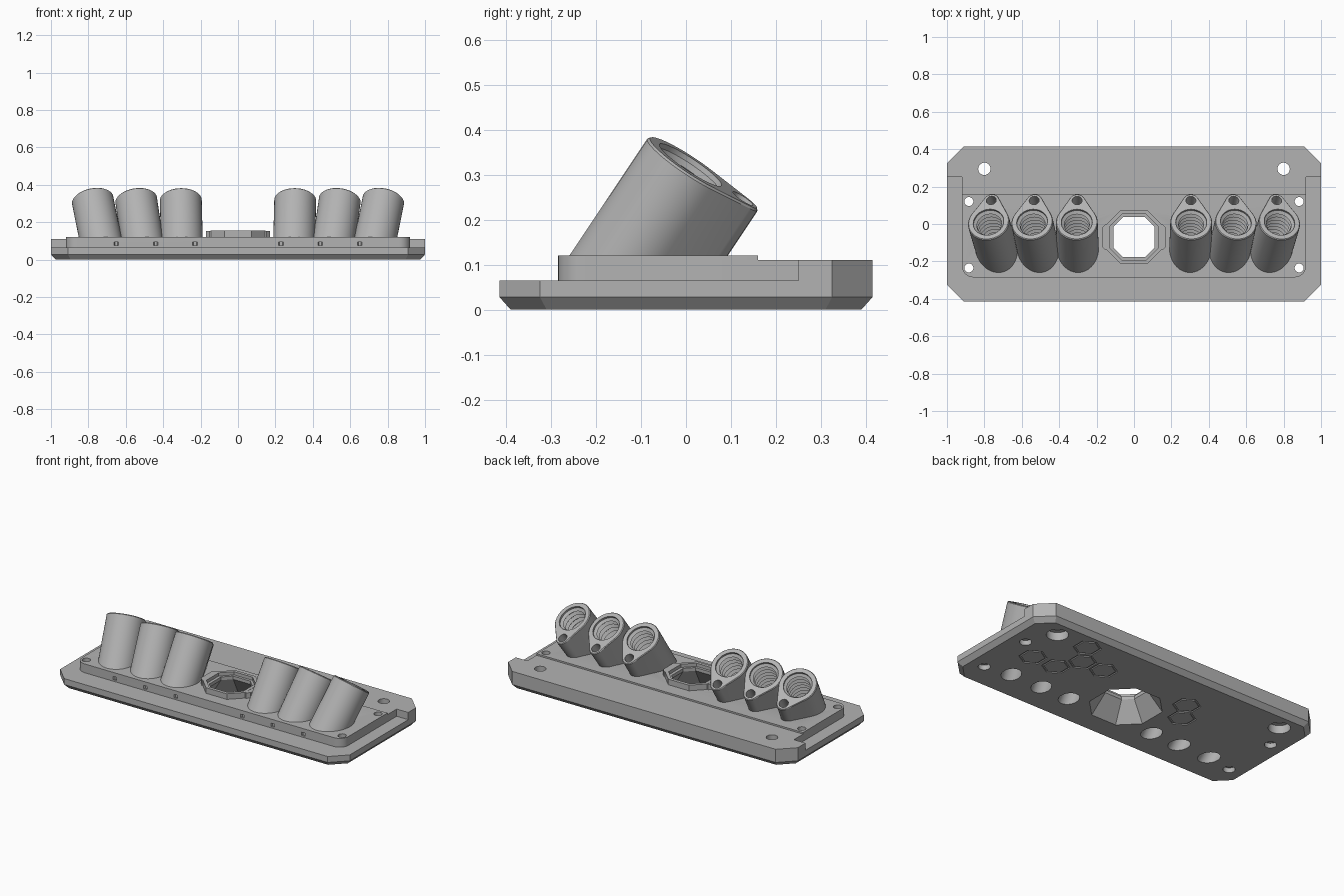
import bpy, bmesh
from math import sin, cos, pi, asin
from mathutils import Vector, Matrix

if "Cube" in bpy.data.objects:
    bpy.data.objects.remove(bpy.data.objects["Cube"])

grey = bpy.data.materials.new("matte grey")
grey.use_nodes = True
GREY = (0.45, 0.45, 0.45, 1)
grey.diffuse_color = GREY
grey.node_tree.nodes["Principled BSDF"].inputs["Base Color"].default_value = GREY


def loft(name, rings, matrix=None, closed=False):
    """Skin a stack of (outline, height) rings; closed joins last to first."""
    bm = bmesh.new()
    loops = [[bm.verts.new((x, y, z)) for x, y in pts] for pts, z in rings]
    n = len(loops[0])
    pairs = list(zip(loops, loops[1:] + loops[:1]))
    for a, b in pairs if closed else pairs[:-1]:
        for i in range(n):
            j = (i + 1) % n
            bm.faces.new((a[i], a[j], b[j], b[i]))
    if not closed:
        bm.faces.new(loops[0][::-1])
        bm.faces.new(loops[-1])
    bmesh.ops.recalc_face_normals(bm, faces=bm.faces)
    if matrix:
        bm.transform(matrix)
    mesh = bpy.data.meshes.new(name)
    bm.to_mesh(mesh)
    bm.free()
    mesh.materials.append(grey)
    obj = bpy.data.objects.new(name, mesh)
    bpy.context.collection.objects.link(obj)
    return obj


def arc(r, a0=0, a1=2 * pi, n=32, c=(0, 0), end=False):
    m = n - 1 if end else n
    return [(c[0] + r * cos(a0 + (a1 - a0) * i / m),
             c[1] + r * sin(a0 + (a1 - a0) * i / m)) for i in range(n)]


def oct_rect(w, h, c, cy=0):
    """Rectangle of half sizes w, h with corners cut by c."""
    return [(x, y + cy) for x, y in (
        (w, c - h), (w, h - c), (w - c, h), (c - w, h),
        (-w, h - c), (-w, c - h), (c - w, -h), (w - c, -h))]


def box(name, x0, x1, y0, y1, z0, z1):
    pts = [(x0, y0), (x1, y0), (x1, y1), (x0, y1)]
    return loft(name, [(pts, z0), (pts, z1)])


def rod(name, r, x, y, z0, z1, n=32):
    pts = arc(r, n=n, c=(x, y))
    return loft(name, [(pts, z0), (pts, z1)])


def boolean(obj, tools, op="DIFFERENCE"):
    """Apply each tool to obj, then remove the tools."""
    for tool in tools:
        mod = obj.modifiers.new("cut", "BOOLEAN")
        mod.operation, mod.solver, mod.object = op, "EXACT", tool
        bpy.context.view_layer.update()
        deps = bpy.context.evaluated_depsgraph_get()
        mesh = bpy.data.meshes.new_from_object(obj.evaluated_get(deps))
        obj.modifiers.clear()
        obj.data = mesh
    for tool in tools:
        bpy.data.objects.remove(tool)


# Base plate: chamfered slab, lowered front, raised plateau
base = loft("base_plate", [(oct_rect(0.975, 0.39, 0.08), 0),
                           (oct_rect(1, 0.415, 0.09), 0.028),
                           (oct_rect(1, 0.415, 0.09), 0.11)])
boolean(base, [box("front_step", -1.2, 1.2, -0.6, 0.25, 0.065, 0.2)])
R = 0.06
plateau = [(0.92, 0.16), (-0.92, 0.16)]
plateau += arc(R, pi, 1.5 * pi, 8, (R - 0.92, R - 0.285), True)
plateau += arc(R, 1.5 * pi, 2 * pi, 8, (0.92 - R, R - 0.285), True)
CY = -0.07
boolean(base, [
    box("rear_fill", -0.92, 0.92, 0.1, 0.3, 0.05, 0.11),
    loft("plateau", [(plateau, 0.05), (plateau, 0.12)]),
    # Octagonal collar with side tabs
    loft("collar", [(oct_rect(0.147, 0.143, 0.075, CY), 0.1),
                    (oct_rect(0.147, 0.143, 0.075, CY), 0.155)]),
    loft("tabs", [(oct_rect(0.172, 0.07, 0.02, CY), 0.1),
                  (oct_rect(0.172, 0.07, 0.02, CY), 0.154)]),
], "UNION")

# Flared central window and stepped seat in the collar
cuts = [
    loft("flare", [(oct_rect(0.198, 0.198, 0.11, CY), -0.01),
                   (oct_rect(0.109, 0.107, 0.05, CY), 0.115),
                   (oct_rect(0.109, 0.107, 0.05, CY), 0.2)]),
    loft("seat", [(oct_rect(0.127, 0.123, 0.063, CY), 0.135),
                  (oct_rect(0.127, 0.123, 0.063, CY), 0.2)]),
]
# Screw holes with wider recesses underneath
for s in (-1, 1):
    for r, wide, deep, x, y in ((0.033, 0.062, 0.05, 0.8, 0.295),
                                (0.024, 0.034, 0.03, 0.883, 0.12),
                                (0.024, 0.034, 0.03, 0.883, -0.235)):
        cuts += [rod("screw_hole", r, s * x, y, -0.05, 0.3),
                 rod("screw_recess", wide, s * x, y, -0.05, deep)]
    # Small drain nicks along the plateau front
    for x in (0.23, 0.44, 0.65):
        cuts.append(rod("nick", 0.014, s * x, -0.288, 0.075, 0.095, 6))
# Hexagon outlines engraved in the underside
for x, y in ((0.58, 0.29), (0.745, 0.02), (0.58, 0.02), (0.5, 0.155),
             (0.35, 0.155), (-0.25, 0.155), (-0.32, 0.03)):
    outer, inner = [arc(r, pi / 6, 13 * pi / 6, 6, (x, y)) for r in (0.08, 0.068)]
    cuts.append(loft("hexagon", [(outer, -0.01), (outer, 0.006),
                                 (inner, 0.006), (inner, -0.01)], closed=True))
boolean(base, cuts)

# Tilted teardrop sockets with threaded bores
BIG, SMALL, REACH = 0.112, 0.042, 0.139
t = asin((BIG - SMALL) / REACH)
teardrop = arc(BIG, pi - t, 2 * pi + t, 40, (0, 0), True)
teardrop += arc(SMALL, t, pi - t, 14, (0, REACH), True)
inset = [(x * 0.96, (y - 0.03) * 0.97 + 0.03) for x, y in teardrop]
bore = [(0.083, 0.03), (0.083, -0.012)]
for i in range(7):
    bore += [(0.067, -0.024 - 0.03 * i), (0.081, -0.038 - 0.03 * i)]
bore += [(0.067, -0.235), (0.03, -0.236), (0.03, -0.28), (0.055, -0.281), (0.055, -0.5)]

sockets = []
for side, s in (("right", -1), ("left", 1)):
    for place, top, foot in (("inner", 0.306, 0.298), ("middle", 0.545, 0.497),
                             ("outer", 0.778, 0.713)):
        head = Vector((s * top, 0.01, 0.322))
        axis = (head - Vector((s * foot, -0.205, 0))).normalized()
        across = Vector((0, 1, 0)).cross(axis).normalized()
        up = axis.cross(across)
        frame = Matrix((across, up, axis)).transposed().to_4x4()
        frame.translation = head
        socket = loft(f"{side}_{place}_socket",
                      [(teardrop, -0.45), (teardrop, -0.005), (inset, 0)], frame)
        # Trim the foot inside the plate
        bm = bmesh.new()
        bm.from_mesh(socket.data)
        geom = bm.verts[:] + bm.edges[:] + bm.faces[:]
        cut = bmesh.ops.bisect_plane(bm, geom=geom, plane_co=(0, 0, 0.1),
                                     plane_no=(0, 0, 1), clear_inner=True)
        edges = [e for e in cut["geom_cut"] if isinstance(e, bmesh.types.BMEdge)]
        bmesh.ops.holes_fill(bm, edges=edges)
        bmesh.ops.recalc_face_normals(bm, faces=bm.faces)
        bm.to_mesh(socket.data)
        bm.free()

        def bore_tool():
            return loft("bore", [(arc(r), z) for r, z in bore], frame)

        pin = arc(0.027, n=24, c=(0, REACH))
        boolean(socket, [bore_tool(), loft("pin", [(pin, -0.12), (pin, 0.03)], frame)])
        boolean(base, [bore_tool()])
        sockets.append(socket)

# Smooth the round walls, keep the edges sharp
bpy.ops.object.select_all(action="DESELECT")
for obj in [base] + sockets:
    obj.select_set(True)
bpy.context.view_layer.objects.active = base
bpy.ops.object.shade_smooth_by_angle()
